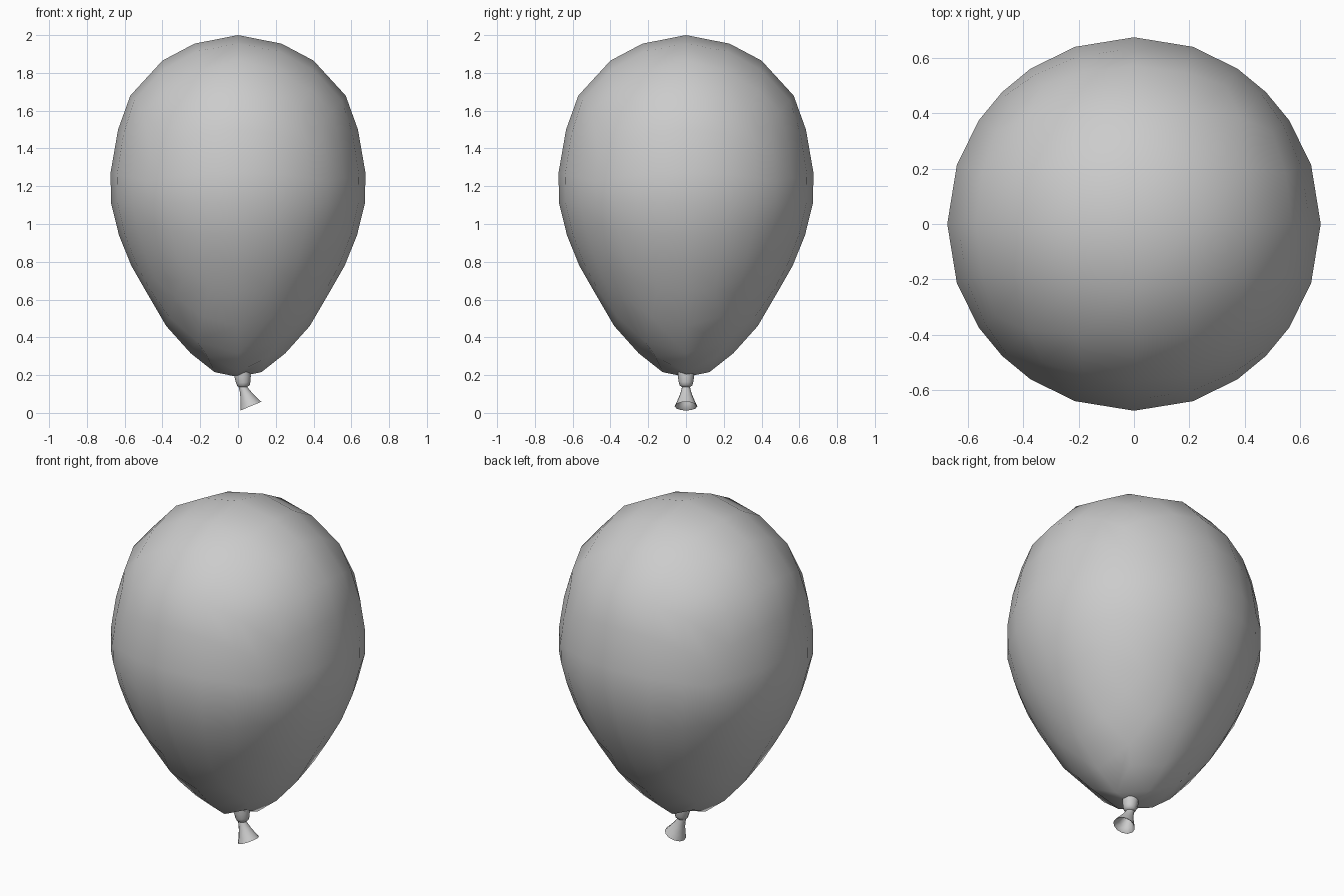
import bpy, bmesh, math
from mathutils import Vector

cube = bpy.data.objects.get("Cube")
if cube:
    bpy.data.objects.remove(cube, do_unlink=True)

# One plain rubber colour
rubber = bpy.data.materials.new("grey rubber")
rubber.use_nodes = True
GREY = (0.6, 0.6, 0.6, 1)
rubber.diffuse_color = GREY
rubber.node_tree.nodes["Principled BSDF"].inputs["Base Color"].default_value = GREY


def finish(bm, name, angle):
    bmesh.ops.recalc_face_normals(bm, faces=bm.faces[:])
    mesh = bpy.data.meshes.new(name)
    bm.to_mesh(mesh)
    bm.free()
    obj = bpy.data.objects.new(name, mesh)
    bpy.context.collection.objects.link(obj)
    mesh.materials.append(rubber)
    bpy.ops.object.select_all(action="DESELECT")
    obj.select_set(True)
    bpy.context.view_layer.objects.active = obj
    bpy.ops.object.shade_smooth_by_angle(angle=math.radians(angle))
    return obj


# Balloon outline: polar angle, radius, height
OUTLINE = [(0, 0, 2), (18.4, .23, 1.955), (33.7, .40, 1.865), (45, .57, 1.68),
           (56.3, .635, 1.50), (71.6, .675, 1.27), (90, .672, 1.11),
           (108.4, .63, .94), (123.7, .565, .78), (135, .485, .64),
           (146.3, .38, .46), (161.6, .25, .315), (171, .11, .205), (180, 0, .19)]


def outline_at(angle):
    for (a, r, z), (a2, r2, z2) in zip(OUTLINE, OUTLINE[1:]):
        if angle <= a2:
            t = (angle - a) / (a2 - a)
            return r + (r2 - r) * t, z + (z2 - z) * t
    return OUTLINE[-1][1:]


# Balloon body: a cube grid rounded to a sphere, then drawn to the outline
bm = bmesh.new()
bmesh.ops.create_cube(bm, size=2)
bmesh.ops.subdivide_edges(bm, edges=bm.edges[:], cuts=5, use_grid_fill=True)
for v in bm.verts:
    v.co.normalize()
base = [f for f in bm.faces if f.calc_center_median().z < -.93]
bmesh.ops.inset_region(bm, faces=base, thickness=.15)
for v in bm.verts:
    polar = math.degrees(v.co.angle(Vector((0, 0, 1))))
    around = math.atan2(v.co.y, v.co.x)
    r, z = outline_at(polar)
    v.co = (r * math.cos(around), r * math.sin(around), z)
finish(bm, "balloon_body", 60)


def lathe(name, start, axis, profile, sides, angle):
    """Spin (distance along axis, radius) pairs into a tube."""
    axis = Vector(axis).normalized()
    turn = Vector((0, 0, 1)).rotation_difference(axis)
    bm = bmesh.new()
    rings = []
    for d, r in profile:
        ring = []
        for i in range(sides):
            a = math.tau * i / sides
            ring.append(bm.verts.new(
                Vector(start) + turn @ Vector((r * math.cos(a), r * math.sin(a), d))))
        rings.append(ring)
    for low, high in zip(rings, rings[1:]):
        for i in range(sides):
            j = (i + 1) % sides
            bm.faces.new((low[i], low[j], high[j], high[i]))
    return finish(bm, name, angle)


# Knot under the body
lathe("knot", (.022, 0, .22), (.1, 0, -1),
      [(0, .044), (.03, .043), (.06, .038), (.075, .033), (.085, .02), (.087, .002)], 12, 50)

# Flared open neck, outer wall then inner wall
lathe("neck_flare", (.02, 0, .15), (.42, 0, -1),
      [(0, .02), (.03, .024), (.06, .033), (.095, .047), (.124, .06),
       (.122, .055), (.095, .041), (.06, .027), (.03, .016), (.02, .002)], 12, 50)
